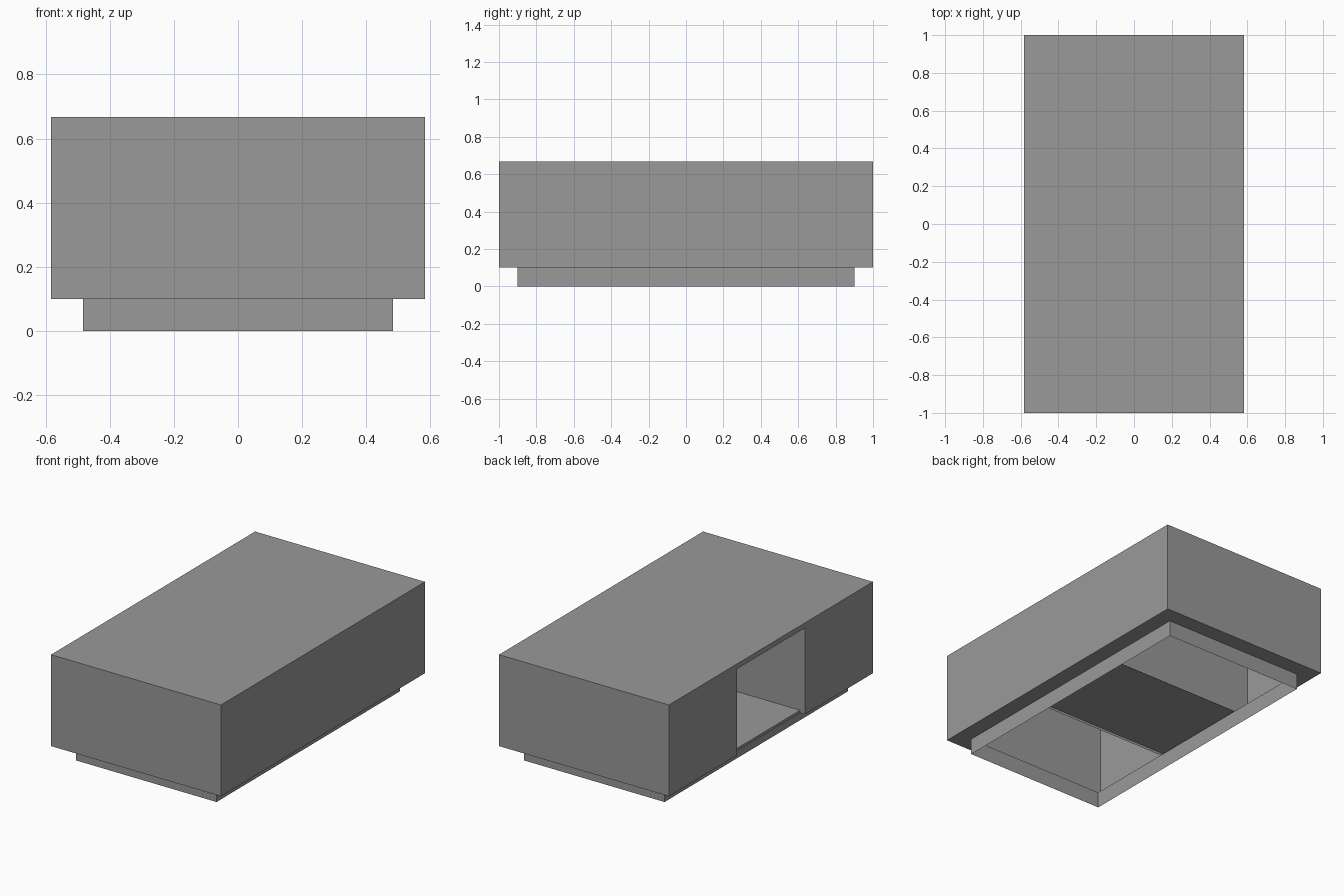
import bpy, bmesh

if "Cube" in bpy.data.objects:
    bpy.data.objects.remove(bpy.data.objects["Cube"])

X, Y, Z0, Z1 = 0.583, 1.0, 0.1, 0.667      # outer body
FX, FY = 0.483, 0.9                        # recessed plinth
NY, NT, NF, INSET = 0.333, 0.635, 0.116, 0.033   # open niche
B = X - INSET

grey = bpy.data.materials.new("dark_grey")
grey.diffuse_color = (0.32, 0.32, 0.32, 1)
grey.use_nodes = True
grey.node_tree.nodes["Principled BSDF"].inputs["Base Color"].default_value = grey.diffuse_color


def sheets(name, quads):
    """One object made of thin flat panels."""
    bm = bmesh.new()
    for q in quads:
        bm.faces.new([bm.verts.new(p) for p in q])
    bmesh.ops.remove_doubles(bm, verts=bm.verts[:], dist=1e-5)
    me = bpy.data.meshes.new(name)
    bm.to_mesh(me)
    bm.free()
    me.materials.append(grey)
    ob = bpy.data.objects.new(name, me)
    bpy.context.collection.objects.link(ob)
    return ob


def flat(x0, x1, y0, y1, z, up=True):
    q = [(x0, y0, z), (x1, y0, z), (x1, y1, z), (x0, y1, z)]
    return q if up else q[::-1]


def side_x(x, y0, y1, z0, z1, s):
    q = [(x, y0, z0), (x, y1, z0), (x, y1, z1), (x, y0, z1)]
    return q if s > 0 else q[::-1]


def side_y(y, x0, x1, z0, z1, s):
    q = [(x0, y, z0), (x0, y, z1), (x1, y, z1), (x1, y, z0)]
    return q if s > 0 else q[::-1]


# Body shell, with the left side open in its middle third
sheets("body", [
    flat(-X, X, -Y, Y, Z1),
    side_y(-Y, -X, X, Z0, Z1, -1),
    side_y(Y, -X, X, Z0, Z1, 1),
    side_x(X, -Y, Y, Z0, Z1, 1),
    side_x(-X, -Y, -NY, Z0, Z1, -1),
    side_x(-X, NY, Y, Z0, Z1, -1),
    side_x(-X, -NY, NY, NT, Z1, -1),
])

# Underside rim between body and plinth, notched at the niche
sheets("bottom_rim", [
    flat(-X, X, -Y, -FY, Z0, False),
    flat(-X, X, FY, Y, Z0, False),
    flat(-X, -FX, -FY, -NY, Z0, False),
    flat(-B, -FX, -NY, NY, Z0, False),
    flat(-X, -FX, NY, FY, Z0, False),
    flat(FX, X, -FY, FY, Z0, False),
])

# Plinth walls, open below
sheets("plinth", [side_y(s * FY, -FX, FX, 0, Z0, s) for s in (-1, 1)]
       + [side_x(s * FX, -FY, FY, 0, Z0, s) for s in (-1, 1)])

# Niche lining: dividers, ceiling, back and set-back floor
sheets("niche", [
    side_y(-NY, -X, B, Z0, NT, 1),
    side_y(NY, -X, B, Z0, NT, -1),
    flat(-X, B, -NY, NY, NT, False),
    side_x(B, -NY, NY, Z0, NT, -1),
    flat(-B, B, -NY, NY, NF),
    side_x(-B, -NY, NY, Z0, NF, -1),
])
